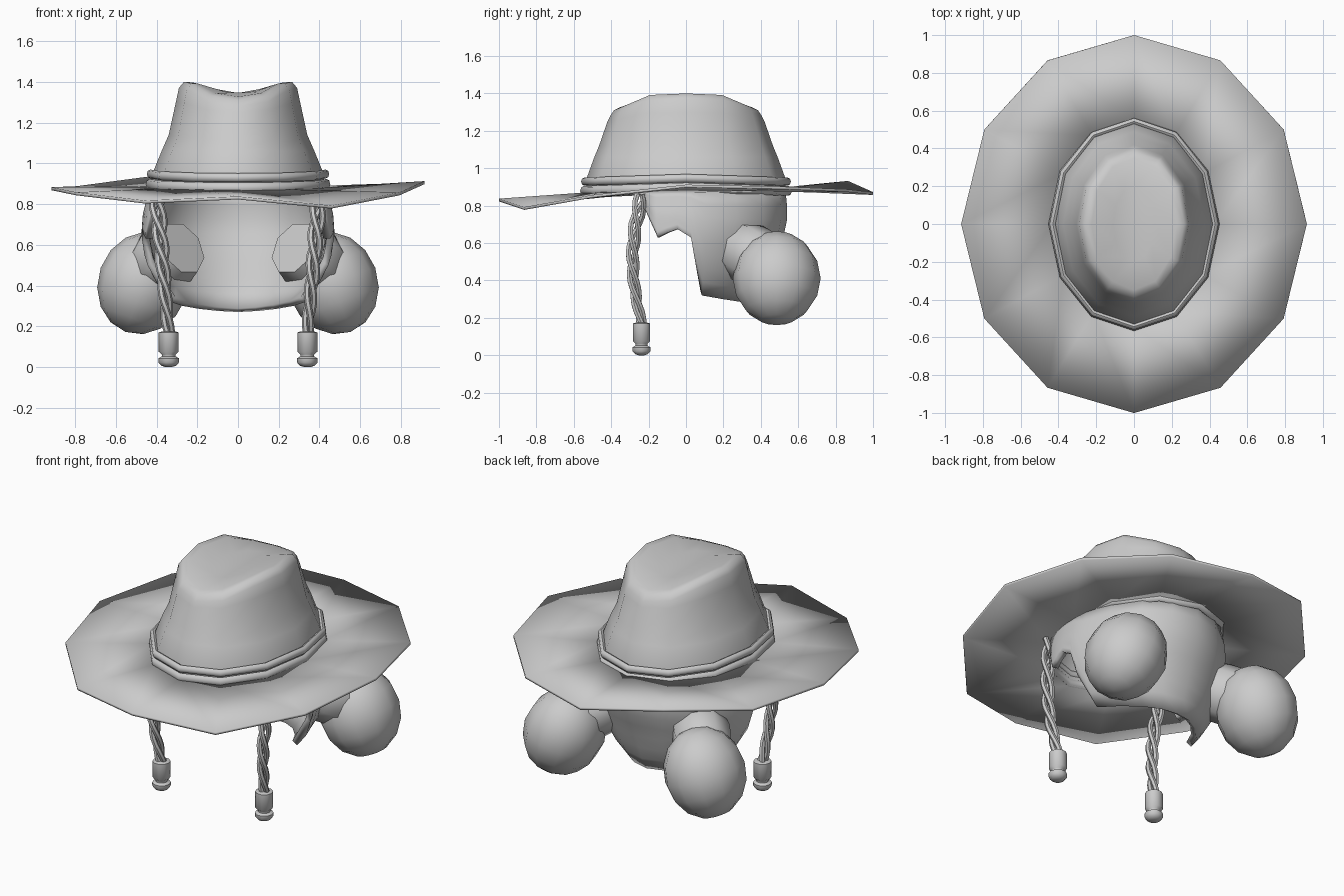
import bpy, bmesh
from math import sin, cos, pi, radians
from mathutils import Vector, Matrix

cube = bpy.data.objects.get("Cube")
if cube:
    bpy.data.objects.remove(cube)

grey = bpy.data.materials.new("plain_grey")
grey.use_nodes = True
tone = (0.6, 0.6, 0.6, 1)
grey.diffuse_color = tone
grey.node_tree.nodes["Principled BSDF"].inputs["Base Color"].default_value = tone


def finish(name, bm, smooth=50):
    bmesh.ops.recalc_face_normals(bm, faces=bm.faces)
    mesh = bpy.data.meshes.new(name)
    bm.to_mesh(mesh)
    bm.free()
    mesh.shade_smooth()
    mesh.set_sharp_from_angle(angle=radians(smooth))
    mesh.materials.append(grey)
    obj = bpy.data.objects.new(name, mesh)
    bpy.context.collection.objects.link(obj)
    return obj


def loft(name, rings, closed=True, caps=(False, False), loop=False, smooth=50):
    """Skin a list of point rings that all have the same count."""
    bm = bmesh.new()
    rows = [[bm.verts.new(p) for p in ring] for ring in rings]
    pairs = list(zip(rows, rows[1:])) + ([(rows[-1], rows[0])] if loop else [])
    for a, b in pairs:
        n = len(a)
        for i in range(n if closed else n - 1):
            j = (i + 1) % n
            bm.faces.new((a[i], a[j], b[j], b[i]))
    for cap, row in zip(caps, (rows[0], rows[-1])):
        if cap:
            bm.faces.new(row)
    return finish(name, bm, smooth)


def oval(rx, ry, height, n=12):
    """Oval ring; height is a number or a function of the angle."""
    angles = [2 * pi * i / n for i in range(n)]
    return [(rx * cos(a), ry * sin(a), height(a) if callable(height) else height)
            for a in angles]


def thicken(obj, amount, offset=-1):
    mod = obj.modifiers.new("thickness", 'SOLIDIFY')
    mod.thickness = amount
    mod.offset = offset


# Brim: a wavy twelve-sided plate, heights going round from the left side
wave = [.905, .895, .88, .865, .925, .88, .875, .85, .81, .83, .785, .85]
outer = [(x, y, wave[i]) for i, (x, y, z) in enumerate(oval(.915, 1, 0))]
inner = oval(.43, .54, lambda a: .875 + .012 * sin(a))
brim = loft("hat_brim", [inner, outer], smooth=40)
thicken(brim, .015, 0)


# Crown: tapering wall, rounded rim raised at the sides, pinched top
def rim(drop, side=1.40, fall=.09):
    return lambda a: side - drop - fall * max(0, abs(sin(a)) - .45) / .55


crown_rings = [
    oval(.425, .535, .87), oval(.42, .53, .95), oval(.375, .49, 1.06),
    oval(.34, .465, lambda a: 1.14 - .02 * abs(sin(a))),
    oval(.305, .42, rim(.10, fall=.05)), oval(.29, .405, rim(.03)),
    oval(.265, .385, rim(0)), oval(.225, .35, rim(.003, fall=.07)),
    oval(.11, .2, lambda a: 1.365 - .018 * abs(sin(a))),
]
crown = loft("hat_crown", crown_rings, smooth=60)
bm = bmesh.new()
bm.from_mesh(crown.data)
bm.verts.ensure_lookup_table()
last = bm.verts[-12:]
middle = bm.verts.new((0, 0, 1.345))
for i in range(12):
    bm.faces.new((last[i], last[(i + 1) % 12], middle))
bm.to_mesh(crown.data)
bm.free()
crown.data.shade_smooth()

# Hat band: two rolled hoops following the crown foot
for name, grow, z, h in (("band_roll", .0, .947, .022), ("band_base", .005, .897, .026)):
    hoop = []
    for k in range(8):
        t = 2 * pi * k / 8
        r = .018 * cos(t) + grow
        hoop.append(oval(.43 + r, .543 + r,
                         lambda a, t=t: z + h * sin(t) - .018 * abs(sin(a))))
    loft(name, hoop, loop=True)


# Hair shell: open at the face, with a notched edge on each side
def head_radii(z):
    steps = [(.26, .26, .37), (.32, .34, .41), (.42, .42, .445), (.55, .462, .485),
             (.65, .475, .525), (.75, .468, .545), (.9, .43, .53)]
    for (z0, x0, y0), (z1, x1, y1) in zip(steps, steps[1:]):
        if z <= z1:
            f = (z - z0) / (z1 - z0)
            return x0 + f * (x1 - x0), y0 + f * (y1 - y0)
    return steps[-1][1:]


edge = [(-25, .80), (-17, .63), (-11, .655), (-5, .675), (3, .63), (6, .5),
        (12, .32), (30, .30), (50, .285), (70, .275), (90, .27)]
edge += [(180 - a, z) for a, z in edge[-2::-1]]
columns = []
for angle, low in edge:
    column = []
    for k in range(9):
        z = .875 + (low - .875) * k / 8
        rx, ry = head_radii(z)
        a = radians(angle)
        column.append((rx * cos(a), ry * sin(a), z))
    columns.append(column)
hair = loft("hair_shell", columns, closed=False, smooth=60)
# Make the wall grow towards the inside of the head
face = hair.data.polygons[len(hair.data.polygons) // 2]
outward = face.normal.dot(Vector((face.center.x, face.center.y, 0))) > 0
thicken(hair, .035, -1 if outward else 1)


def tube(name, path, radius, sides=6):
    rings = []
    for i, p in enumerate(path):
        d = (path[min(i + 1, len(path) - 1)] - path[max(i - 1, 0)]).normalized()
        u = d.cross(Vector((0, 1, 0))).normalized()
        v = d.cross(u)
        rings.append([p + radius * (u * cos(t) + v * sin(t))
                      for t in (2 * pi * k / sides for k in range(sides))])
    return loft(name, rings, caps=(True, True))


for side, s in (("left", 1), ("right", -1)):
    # Round bun behind the ear
    bm = bmesh.new()
    bmesh.ops.create_uvsphere(bm, u_segments=12, v_segments=8, radius=1)
    turn = Matrix.Rotation(radians(-20 * s), 4, 'Y')
    place = Matrix.Translation((.465 * s, .485, .412))
    bmesh.ops.transform(bm, verts=bm.verts,
                        matrix=place @ turn @ Matrix.Diagonal((.222, .235, .255, 1)))
    finish(side + "_bun", bm, 60)

    # Bun tie: a bulging collar from inside the hair to the bun
    start, end = Vector((.275 * s, .27, .585)), Vector((.45 * s, .46, .47))
    axis = (end - start).normalized()
    u = axis.cross(Vector((0, 0, 1))).normalized()
    v = axis.cross(u)
    collar = []
    for f, r in ((0, .14), (.3, .165), (.6, .165), (1, .13)):
        c = start.lerp(end, f)
        collar.append([c + r * (u * cos(t) + v * sin(t))
                       for t in (pi / 4 * (k + .5) for k in range(8))])
    loft(side + "_bun_tie", collar, caps=(True, True))

    # Twisted cord of three strands
    for strand in range(3):
        path = []
        for k in range(19):
            f = k / 18
            t = 2 * pi * strand / 3 + f * 1.7 * 2 * pi
            swell = .03 * (1 - .45 * f)
            path.append(Vector((s * (.40 - .06 * f) + swell * cos(t),
                                -.235 - .05 * sin(pi * f) + swell * sin(t),
                                .86 - .70 * f)))
        tube(side + "_cord_strand", path, .0155)

    # Cord end: barrel bead with a small knob below
    profile = [(.03, .175), (.049, .17), (.049, .075), (.034, .062), (.034, .052),
               (.051, .043), (.05, .022), (.035, .006), (.015, 0)]
    bead = [[(s * .34 + x, -.238 + y, z) for x, y, z in oval(r, r, h, 10)]
            for r, h in profile]
    loft(side + "_cord_bead", bead, caps=(True, True))
